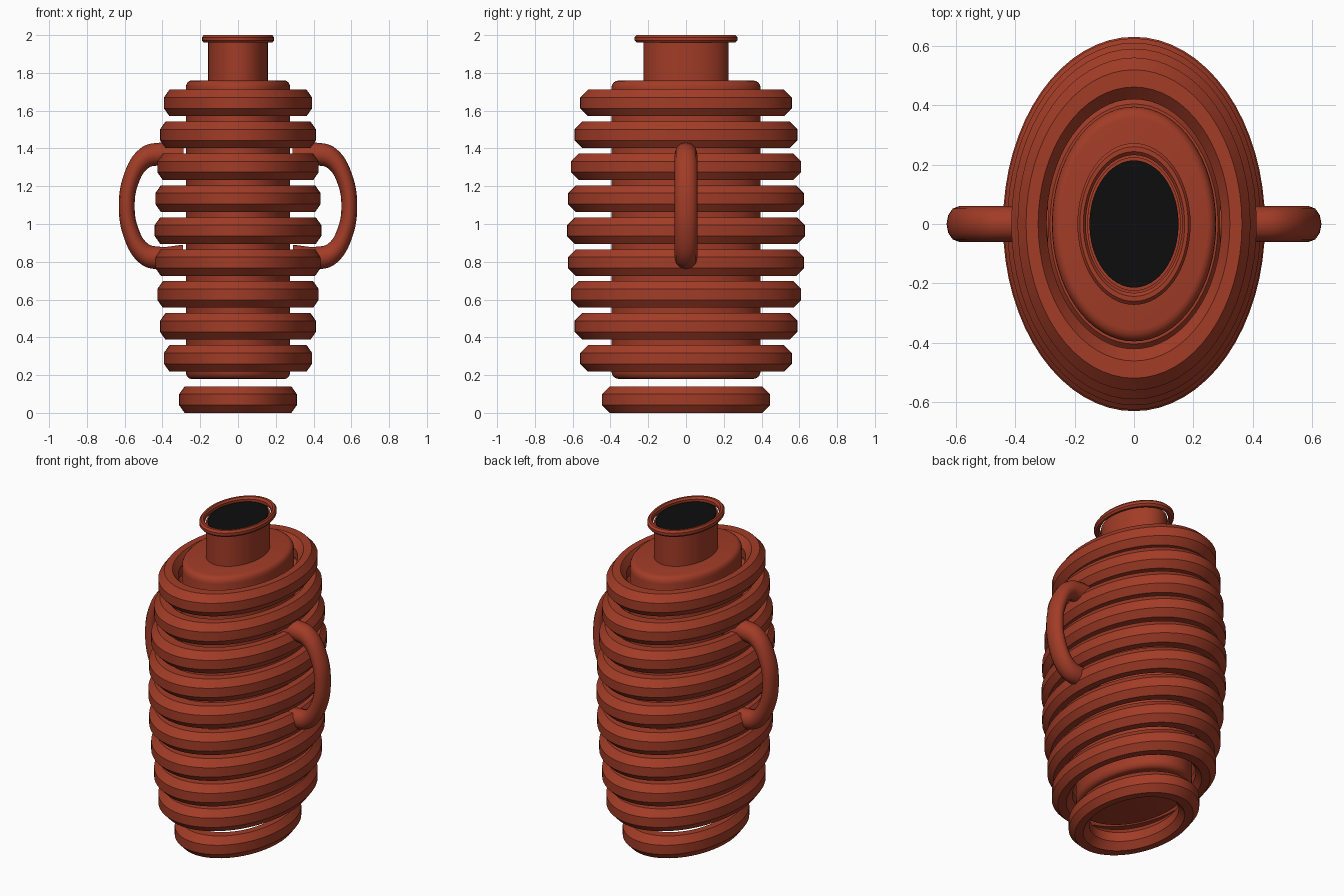
import bpy, bmesh, math

SQUASH = 0.7      # every part is an oval: x is narrower than y
SEGMENTS = 64

cube = bpy.data.objects.get("Cube")
if cube:
    bpy.data.objects.remove(cube, do_unlink=True)


def make_material(name, colour):
    mat = bpy.data.materials.new(name)
    mat.use_nodes = True
    mat.diffuse_color = colour
    mat.node_tree.nodes["Principled BSDF"].inputs["Base Color"].default_value = colour
    return mat


clay = make_material("brick red clay", (0.36, 0.045, 0.02, 1))
dark = make_material("black opening", (0.004, 0.004, 0.004, 1))


def smooth(obj, degrees):
    bpy.ops.object.select_all(action='DESELECT')
    obj.select_set(True)
    bpy.context.view_layer.objects.active = obj
    bpy.ops.object.shade_smooth_by_angle(angle=math.radians(degrees))


def turn(name, profile, mat, closed=False, caps=False):
    """Sweep an (r, z) profile around z into an oval solid."""
    bm = bmesh.new()
    loops = []
    for r, z in profile:
        loops.append([bm.verts.new((SQUASH * r * math.cos(2 * math.pi * i / SEGMENTS),
                                    r * math.sin(2 * math.pi * i / SEGMENTS), z))
                      for i in range(SEGMENTS)])
    pairs = list(zip(loops, loops[1:]))
    if closed:
        pairs.append((loops[-1], loops[0]))
    for low, high in pairs:
        for i in range(SEGMENTS):
            j = (i + 1) % SEGMENTS
            bm.faces.new((low[i], low[j], high[j], high[i]))
    if caps:
        bm.faces.new(loops[0][::-1])
        bm.faces.new(loops[-1])
    bmesh.ops.recalc_face_normals(bm, faces=bm.faces)
    mesh = bpy.data.meshes.new(name)
    bm.to_mesh(mesh)
    bm.free()
    mesh.materials.append(mat)
    obj = bpy.data.objects.new(name, mesh)
    bpy.context.collection.objects.link(obj)
    smooth(obj, 30)
    return obj


def ring(name, outer, z, half):
    """Oval ring with an eight-sided section, flat on top and outside."""
    size = half / math.cos(math.pi / 8)
    angles = [math.pi / 8 + k * math.pi / 4 for k in range(8)]
    section = [(outer - half + size * math.cos(a), z + size * math.sin(a)) for a in angles]
    return turn(name, section, clay, closed=True)


# Body core with rounded rims
R, BOTTOM, TOP, ROUND = 0.395, 0.18, 1.76, 0.04
arc = [(R - ROUND + ROUND * math.cos(a), ROUND * math.sin(a) - ROUND)
       for a in (k * math.pi / 8 for k in range(5))]
core = [(r, BOTTOM - z) for r, z in reversed(arc)] + [(r, TOP + z) for r, z in arc]
turn("body_core", core, clay, caps=True)

# Stack of bulging rings and the foot
for i, outer in enumerate((0.56, 0.59, 0.61, 0.625, 0.63, 0.625, 0.61, 0.59, 0.56)):
    ring(f"body_ring_{i + 1}", outer, 0.289 + 0.169 * i, 0.07)
ring("foot_ring", 0.445, 0.07, 0.07)

# Neck, dark mouth and lip
turn("neck", [(0.225, 1.74), (0.225, 1.975)], clay, caps=True)
turn("mouth", [(0.214, 1.974), (0.214, 1.981)], dark, caps=True)
ring("lip", 0.272, 1.98, 0.02)

# Handles, mirrored left and right
path = [(0.29, 1.36), (0.42, 1.37), (0.50, 1.345), (0.565, 1.24), (0.589, 1.095),
        (0.565, 0.95), (0.50, 0.845), (0.42, 0.82), (0.29, 0.83)]
for side, name in ((1, "left_handle"), (-1, "right_handle")):
    curve = bpy.data.curves.new(name, 'CURVE')
    curve.dimensions = '3D'
    curve.bevel_depth = 0.06
    curve.bevel_resolution = 4
    curve.resolution_u = 6
    curve.use_fill_caps = True
    spline = curve.splines.new('BEZIER')
    spline.bezier_points.add(len(path) - 1)
    for point, (x, z) in zip(spline.bezier_points, path):
        point.co = (side * x / SQUASH, 0, z)
        point.handle_left_type = point.handle_right_type = 'AUTO'
    curve.materials.append(clay)
    obj = bpy.data.objects.new(name, curve)
    obj.scale.x = SQUASH
    bpy.context.collection.objects.link(obj)
    bpy.ops.object.select_all(action='DESELECT')
    obj.select_set(True)
    bpy.context.view_layer.objects.active = obj
    bpy.ops.object.convert(target='MESH')
    smooth(bpy.context.object, 40)
